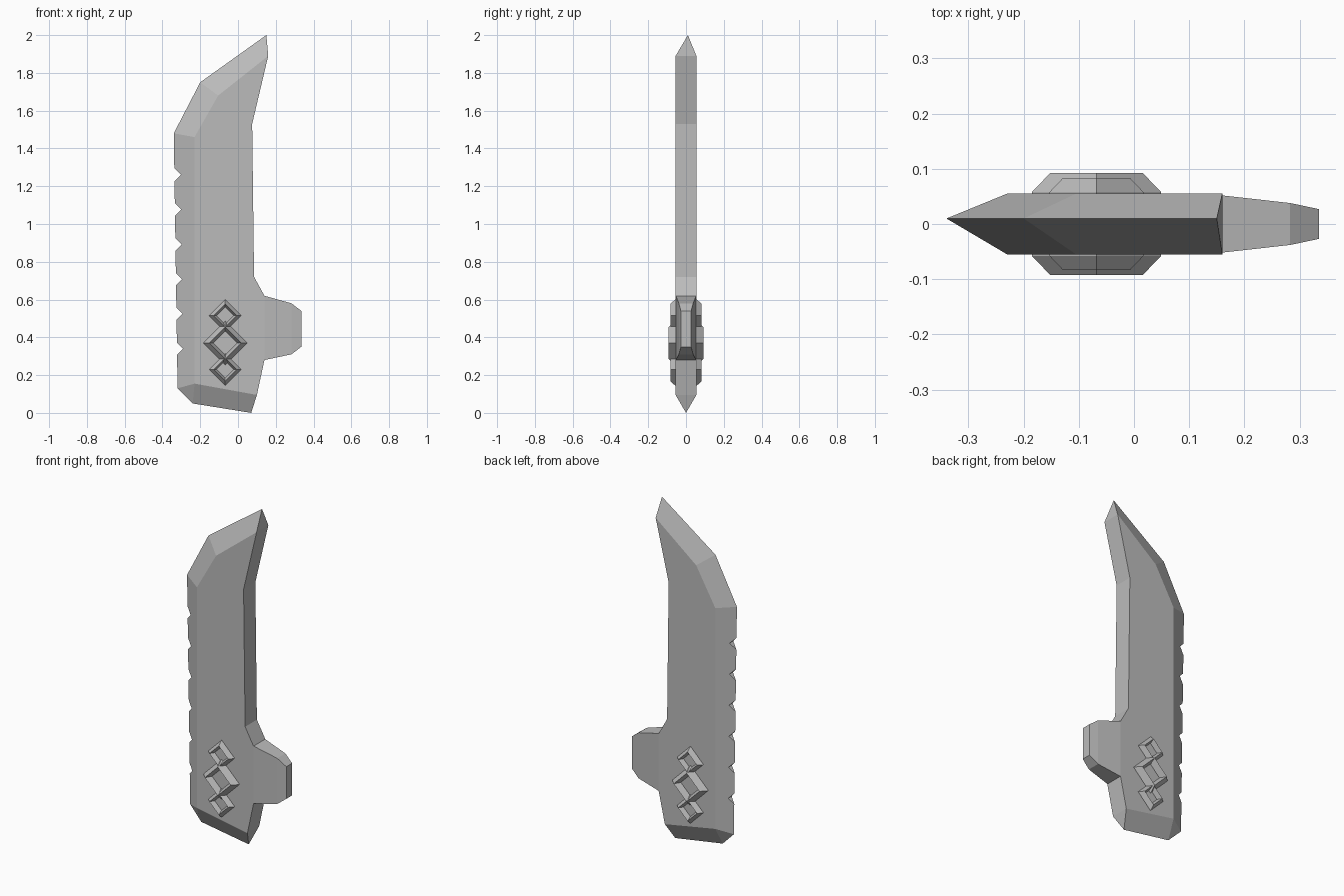
import bpy
import bmesh

cube = bpy.data.objects.get("Cube")
if cube:
    bpy.data.objects.remove(cube, do_unlink=True)

steel = bpy.data.materials.new("plain grey")
steel.use_nodes = True
GREY = (0.5, 0.5, 0.5, 1)
steel.diffuse_color = GREY
steel.node_tree.nodes["Principled BSDF"].inputs["Base Color"].default_value = GREY


def finish(name, bm):
    """Turn a bmesh into a flat-shaded named object."""
    bmesh.ops.recalc_face_normals(bm, faces=bm.faces)
    mesh = bpy.data.meshes.new(name)
    bm.to_mesh(mesh)
    bm.free()
    mesh.materials.append(steel)
    obj = bpy.data.objects.new(name, mesh)
    bpy.context.collection.objects.link(obj)
    return obj


def loft(bm, rings, cap_start=True, cap_end=True, closed=False):
    """Skin consecutive rings of points."""
    loops = [[bm.verts.new(p) for p in ring] for ring in rings]
    pairs = list(zip(loops, loops[1:]))
    if closed:
        pairs.append((loops[-1], loops[0]))
    for a, b in pairs:
        n = len(a)
        for i in range(n):
            j = (i + 1) % n
            bm.faces.new((a[i], a[j], b[j], b[i]))
    if not closed and cap_start:
        bm.faces.new(loops[0])
    if not closed and cap_end:
        bm.faces.new(loops[-1])


# Blade: two flat sides, a straight spine and a bevelled cutting edge
HALF = 0.055
flat = [(0.16, 1.89), (-0.105, 1.68), (-0.23, 1.46), (-0.23, 0.155), (0.10, 0.095),
        (0.14, 0.28), (0.14, 0.62), (0.085, 0.72), (0.075, 1.53)]
edge = [(0.15, 0.01, 2.0), (-0.20, 0.01, 1.75), (-0.34, 0.01, 1.48),
        (-0.32, 0.01, 0.13), (-0.24, 0, 0.05), (0.07, 0, 0)]
bm = bmesh.new()
sides = [[bm.verts.new((x, y, z)) for x, z in flat] for y in (-HALF, HALF)]
ridge = [bm.verts.new(p) for p in edge]
owner = [0, 1, 2, 3, 3, 4]      # flat corner behind each edge point
for side in sides:
    bm.faces.new(side)
    for k in range(5):
        a, b = side[owner[k]], side[owner[k + 1]]
        bm.faces.new((a, ridge[k], ridge[k + 1]) if a is b
                     else (a, ridge[k], ridge[k + 1], b))
front, back = sides
for i in range(4, 9):
    j = (i + 1) % 9
    bm.faces.new((front[i], front[j], back[j], back[i]))
bm.faces.new((front[0], back[0], ridge[0]))
bm.faces.new((front[4], back[4], ridge[5]))
blade = finish("blade", bm)

# V-shaped notches cut along the edge
bm = bmesh.new()
for k in range(6):
    z = 1.26 - 0.184 * k
    tip = -0.302 + 0.002 * k
    loft(bm, [[(tip, y, z), (tip - 0.08, y, z + 0.08), (tip - 0.08, y, z - 0.08)]
              for y in (-0.1, 0.1)])
cutter = finish("notch_cutter", bm)
cutter.hide_render = True
mod = blade.modifiers.new("notches", "BOOLEAN")
mod.operation = "DIFFERENCE"
mod.solver = "EXACT"
mod.object = cutter
bpy.context.view_layer.objects.active = blade
bpy.ops.object.modifier_apply(modifier=mod.name)
bpy.data.objects.remove(cutter, do_unlink=True)

# Tapered stub on the spine
bm = bmesh.new()
loft(bm, [[(x, -h, lo), (x, h, lo), (x, h, hi), (x, -h, hi)]
          for x, h, lo, hi in ((0.10, 0.054, 0.28, 0.62), (0.14, 0.054, 0.28, 0.62),
                               (0.283, 0.038, 0.31, 0.58), (0.335, 0.027, 0.35, 0.54))])
finish("spine_stub", bm)


# Raised diamond frames, three on each side
def diamond(name, side, z, size, top):
    def ring(r, y):
        return [(-0.068 + r * dx, side * y, z + r * dz)
                for dx, dz in ((1, 0), (0, 1), (-1, 0), (0, -1))]
    bm = bmesh.new()
    loft(bm, [ring(size, 0.05), ring(size, 0.058), ring(size * 0.72, top),
              ring(size * 0.54, 0.058), ring(size * 0.54, 0.05)], closed=True)
    finish(name, bm)


for label, side in (("front", -1), ("back", 1)):
    diamond(label + "_lower_diamond", side, 0.23, 0.085, 0.083)
    diamond(label + "_middle_diamond", side, 0.37, 0.117, 0.092)
    diamond(label + "_upper_diamond", side, 0.515, 0.085, 0.083)
